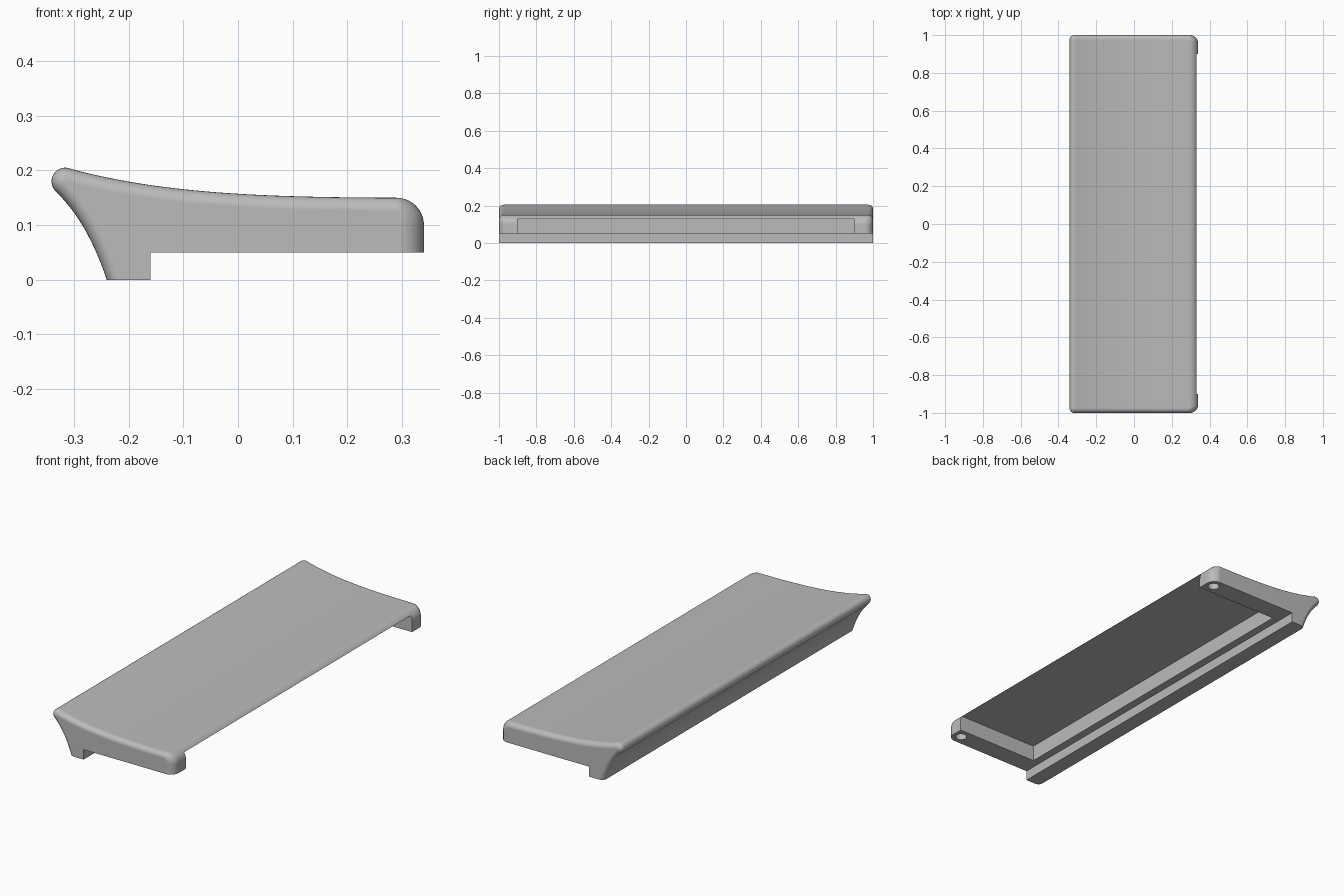
import bpy, bmesh, math
from mathutils import Vector

cube = bpy.data.objects.get("Cube")
if cube:
    bpy.data.objects.remove(cube, do_unlink=True)

HALF = 1.0            # half length along y
EDGE, CORNER = 0.024, 0.045   # end fillet radii

grey = bpy.data.materials.new("plain grey")
grey.use_nodes = True
grey.diffuse_color = (0.5, 0.5, 0.5, 1)
grey.node_tree.nodes["Principled BSDF"].inputs["Base Color"].default_value = (0.5, 0.5, 0.5, 1)


def bezier(pts, n):
    """Points on a Bezier curve of any degree."""
    d = len(pts) - 1
    return [sum((Vector(p) * math.comb(d, k) * (1 - t) ** (d - k) * t ** k
                 for k, p in enumerate(pts)), Vector((0, 0)))
            for t in (i / n for i in range(n + 1))]


def arc(cx, cz, r, a0, a1, n):
    angles = [math.radians(a0 + (a1 - a0) * i / n) for i in range(n + 1)]
    return [Vector((cx + r * math.cos(a), cz + r * math.sin(a))) for a in angles]


def make_object(name, bm):
    bmesh.ops.recalc_face_normals(bm, faces=bm.faces)
    mesh = bpy.data.meshes.new(name)
    bm.to_mesh(mesh)
    bm.free()
    mesh.materials.append(grey)
    obj = bpy.data.objects.new(name, mesh)
    bpy.context.collection.objects.link(obj)
    return obj


# Cross-section, clockwise: curved heel, round lip, sweeping top, round nose
outer = bezier([(-0.24, 0), (-0.276, 0.108), (-0.335, 0.163)], 14)
outer += arc(-0.316, 0.18, 0.025, 225, 75, 14)[1:]
outer += bezier([(-0.31, 0.204), (-0.14, 0.157), (0.05, 0.151), (0.29, 0.15)], 24)[1:]
outer += arc(0.29, 0.10, 0.05, 90, 0, 10)[1:]
outer.append(Vector((0.34, 0.05)))
inner = [Vector((-0.16, 0.05)), Vector((-0.16, 0))]

# Inward direction at each outer point; both ends slide along their base
inward = []
for i, p in enumerate(outer):
    tangent = (outer[min(i + 1, len(outer) - 1)] - outer[max(i - 1, 0)]).normalized()
    inward.append(Vector((tangent.y, -tangent.x)))
inward[0] = Vector((1.1, 0))
inward[-1] = Vector((-1, 0))


def inset(radius, t):
    return 0 if t >= radius else radius - math.sqrt(radius ** 2 - (radius - t) ** 2)


def section(t):
    pts = []
    for p, d in zip(outer, inward):
        nose = min(max((p.x - 0.29) / 0.05, 0), 1)
        pts.append(p + d * inset(EDGE + (CORNER - EDGE) * nose, t))
    return pts + inner


# Body lofted along y with rounded ends
steps = [CORNER * (1 - math.cos(math.pi / 2 * i / 10)) for i in range(11)]
stations = [(t - HALF, t) for t in steps] + [(HALF - t, t) for t in reversed(steps)]
bm = bmesh.new()
rings = [[bm.verts.new((p.x, y, p.y)) for p in section(t)] for y, t in stations]
for a, b in zip(rings, rings[1:]):
    for i in range(len(a)):
        j = (i + 1) % len(a)
        bm.faces.new((a[i], a[j], b[j], b[i]))
bm.faces.new(rings[0])
bm.faces.new(rings[-1])
body = make_object("shelf_body", bm)

# Cutters: underside pocket open at the nose, and a blind hole in each tab
cutters = []
bm = bmesh.new()
bmesh.ops.create_cube(bm, size=1)
bmesh.ops.scale(bm, vec=(0.52, 1.8, 0.18), verts=bm.verts)
bmesh.ops.translate(bm, vec=(0.14, 0, 0.04), verts=bm.verts)
cutters.append(make_object("pocket_cutter", bm))
for side in (-1, 1):
    bm = bmesh.new()
    bmesh.ops.create_cone(bm, cap_ends=True, segments=32, radius1=0.027,
                          radius2=0.027, depth=0.1)
    bmesh.ops.translate(bm, vec=(0.295, side * 0.95, 0.065), verts=bm.verts)
    cutters.append(make_object("hole_cutter", bm))

bpy.ops.object.select_all(action='DESELECT')
body.select_set(True)
bpy.context.view_layer.objects.active = body
for cutter in cutters:
    cutter.hide_render = True
    mod = body.modifiers.new("cut", 'BOOLEAN')
    mod.operation = 'DIFFERENCE'
    mod.solver = 'EXACT'
    mod.object = cutter
    bpy.ops.object.modifier_apply(modifier=mod.name)
    bpy.data.objects.remove(cutter, do_unlink=True)

# Smooth curves, crisp edges, even shading on the flats
bpy.ops.object.shade_smooth_by_angle(angle=math.radians(30))
weighted = body.modifiers.new("weighted normals", 'WEIGHTED_NORMAL')
weighted.keep_sharp = True
